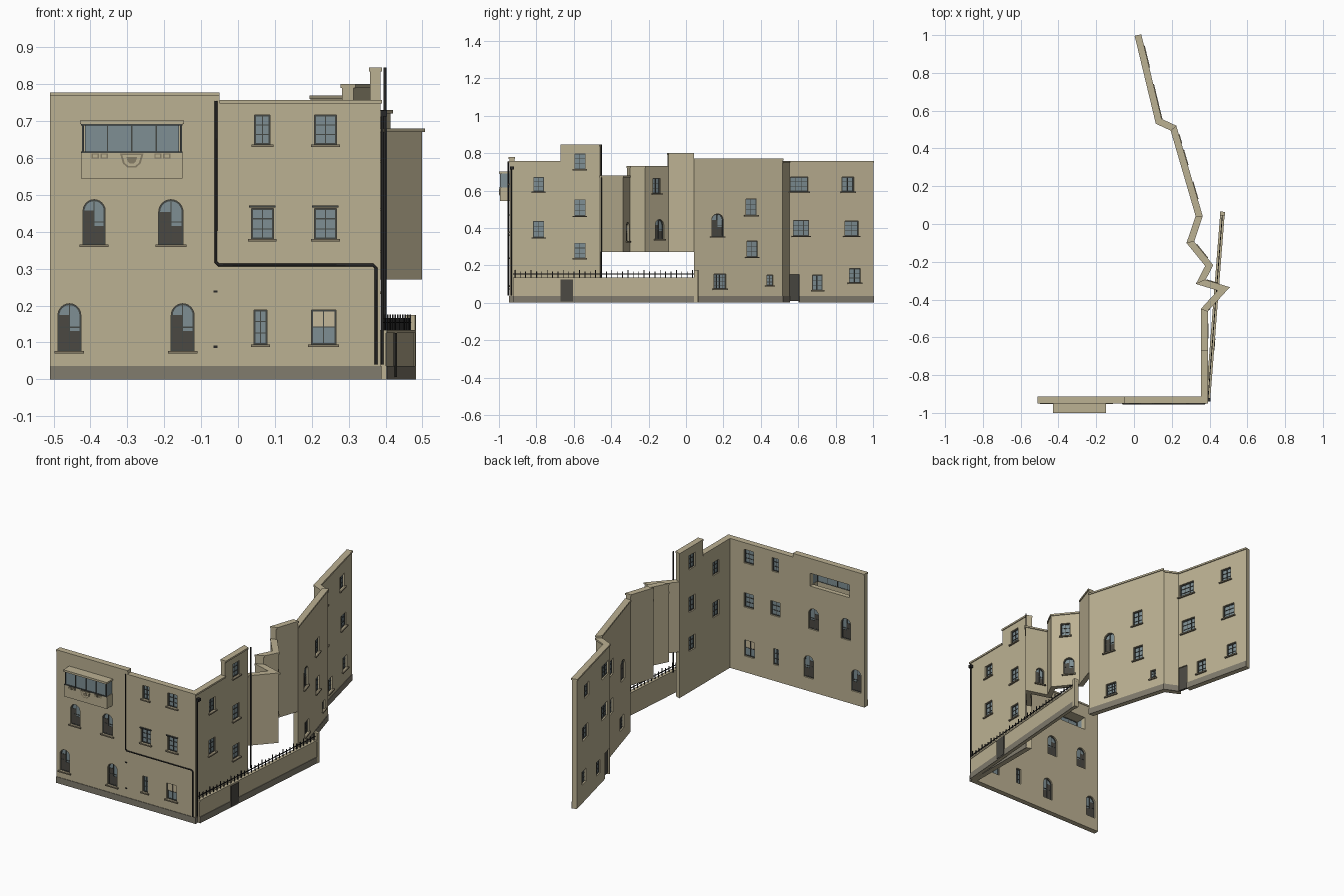
import bpy, bmesh, math
from mathutils import Matrix, Vector

cube = bpy.data.objects.get("Cube")
if cube:
    bpy.data.objects.remove(cube, do_unlink=True)

COLOURS = {
    "render": (0.50, 0.44, 0.29), "plinth_grey": (0.22, 0.20, 0.155),
    "glass": (0.21, 0.275, 0.295), "frame_grey": (0.06, 0.065, 0.06),
    "dark_panel": (0.07, 0.066, 0.055), "sill_stone": (0.24, 0.205, 0.135),
    "black_iron": (0.02, 0.02, 0.02), "blind_cream": (0.56, 0.48, 0.32),
}
MATS = {}
for label, rgb in COLOURS.items():
    m = bpy.data.materials.new(label)
    m.use_nodes = True
    m.diffuse_color = (*rgb, 1)
    m.node_tree.nodes["Principled BSDF"].inputs["Base Color"].default_value = (*rgb, 1)
    MATS[label] = m

H = 0.014  # half wall thickness


class Part:
    """Collects prisms into one object with a material per prism."""

    def __init__(self, name, frame=None):
        self.name, self.frame = name, frame or Matrix.Identity(4)
        self.bm, self.used = bmesh.new(), []

    def loft(self, low, high, mat):
        if mat not in self.used:
            self.used.append(mat)
        a = [self.bm.verts.new(self.frame @ Vector(p)) for p in low]
        b = [self.bm.verts.new(self.frame @ Vector(p)) for p in high]
        n = len(a)
        faces = [a[::-1], b] + [(a[i], a[(i + 1) % n], b[(i + 1) % n], b[i]) for i in range(n)]
        for f in faces:
            self.bm.faces.new(f).material_index = self.used.index(mat)

    def slab(self, plan, z0, z1, mat):
        self.loft([(x, y, z0) for x, y in plan], [(x, y, z1) for x, y in plan], mat)

    def panel(self, outline, y0, y1, mat):
        self.loft([(x, y0, z) for x, z in outline], [(x, y1, z) for x, z in outline], mat)

    def box(self, x0, x1, y0, y1, z0, z1, mat):
        self.slab([(x0, y0), (x1, y0), (x1, y1), (x0, y1)], z0, z1, mat)

    def finish(self):
        bmesh.ops.recalc_face_normals(self.bm, faces=self.bm.faces)
        mesh = bpy.data.meshes.new(self.name)
        self.bm.to_mesh(mesh)
        self.bm.free()
        for u in self.used:
            mesh.materials.append(MATS[u])
        ob = bpy.data.objects.new(self.name, mesh)
        bpy.context.collection.objects.link(ob)
        return ob


def carve(ob, cutter):
    mod = ob.modifiers.new("openings", "BOOLEAN")
    mod.object, mod.operation, mod.solver = cutter, "DIFFERENCE", "EXACT"
    bpy.context.view_layer.update()
    ev = ob.evaluated_get(bpy.context.evaluated_depsgraph_get())
    mesh = bpy.data.meshes.new_from_object(ev)
    ob.modifiers.clear()
    ob.data = mesh


def outline(c, w, z0, z1, arched, inset=0.0):
    """Opening outline, square or round headed."""
    r = w / 2 - inset
    z0, z1 = z0 + inset, z1 - inset
    if not arched:
        return [(c - r, z0), (c + r, z0), (c + r, z1), (c - r, z1)]
    arc = [math.pi * i / 12 for i in range(13)]
    return [(c - r, z0), (c + r, z0)] + [(c + r * math.cos(a), z1 - r + r * math.sin(a)) for a in arc]


def opening(name, frame, c, w, z0, z1, kind):
    part = Part(name, frame)
    arched = kind == "arch"
    if kind == "door":
        part.box(c - w / 2, c + w / 2, -0.006, 0.006, z0, z1, "dark_panel")
        part.finish()
        return
    # glazing and frame ring
    outer, inner = outline(c, w, z0, z1, arched), outline(c, w, z0, z1, arched, 0.004)
    part.panel(outer, -0.002, 0.002, "glass")
    for i in range(len(outer)):
        j = (i + 1) % len(outer)
        part.panel([outer[i], outer[j], inner[j], inner[i]], -0.006, 0.006, "frame_grey")
    l, r, h = c - w / 2, c + w / 2, z1 - z0
    if arched:
        part.box(l, r, -0.004, 0.004, z0, z0 + h * 0.42, "dark_panel")
        part.box(l, c, -0.004, 0.004, z0 + h * 0.42, z1 - w / 2, "dark_panel")
    if kind == "blind":
        part.box(l, r, -0.003, 0.003, z0 + h / 2, z1, "blind_cream")
    # glazing bars
    cols, rows = {"bars": (4, 4), "wide": (3, 3), "tall": (2, 3)}.get(kind, (2, 2))
    for i in range(1, cols):
        x = l + w * i / cols
        part.box(x - 0.0015, x + 0.0015, -0.005, 0.005, z0, z1 - 0.002, "frame_grey")
    for i in range(1, rows):
        z = z0 + h * i / rows
        part.box(l, r, -0.005, 0.005, z - 0.0015, z + 0.0015, "frame_grey")
    # projecting sill
    part.box(l - 0.009, r + 0.009, -H - 0.009, 0, z0 - 0.007, z0, "sill_stone")
    part.finish()


PATH = [Vector(p) for p in (
    (-0.51, -0.93), (-0.05, -0.93), (0.372, -0.93), (0.372, -0.67), (0.372, -0.455), (0.473, -0.344),
    (0.352, -0.307), (0.397, -0.22), (0.297, -0.097), (0.344, 0.042), (0.208, 0.507), (0.13, 0.543), (0.02, 1))]


def normal(a, b):
    d = (b - a).normalized()
    return Vector((d.y, -d.x))


def mitre(i, d):
    """Path point pushed outward by d with mitred corners."""
    n1 = normal(PATH[max(i - 1, 0)], PATH[max(i, 1)])
    k = min(i, len(PATH) - 2)
    n2 = normal(PATH[k], PATH[k + 1])
    return PATH[i] + (n1 + n2) / (1 + n1.dot(n2)) * d


def strip(i, d_in, d_out):
    return [mitre(i, d_out), mitre(i + 1, d_out), mitre(i + 1, d_in), mitre(i, d_in)]


def local_frame(a, b):
    d = (b - a).normalized()
    return Matrix.Translation((a.x, a.y, 0)) @ Matrix.Rotation(math.atan2(d.y, d.x), 4, "Z")


def wall(i, name, base, top, windows=(), holes=()):
    a, b = PATH[i], PATH[i + 1]
    d, frame = b - a, local_frame(a, b)
    ax = 0 if abs(d.x) > abs(d.y) else 1
    body = Part(name)
    body.slab(strip(i, -H, H), base, top - 0.01, "render")
    solids = [body.finish()]
    if base == 0:
        skirt = Part(name + "_plinth")
        skirt.slab(strip(i, H - 0.003, H + 0.003), 0, 0.036, "plinth_grey")
        solids.append(skirt.finish())
    cap = Part(name + "_coping")
    cap.slab(strip(i, -H - 0.003, H + 0.005), top - 0.01, top, "render")
    cap.finish()
    # openings
    cut = Part(name + "_cutter", frame)
    for n, (c, w, z0, z1, kind) in enumerate(windows):
        c = (c - a[ax]) / d[ax] * d.length
        w *= d.length / abs(d[ax])
        cut.panel(outline(c, w, z0 - (0.02 if kind == "door" else 0), z1, kind == "arch"), -0.05, 0.05, "render")
        opening(f"{name}_{'door' if kind == 'door' else 'window'}_{n + 1}", frame, c, w, z0, z1, kind)
    for x0, x1, z0, z1 in holes:
        cut.box(x0 - a.x, x1 - a.x, -0.05, 0.05, z0, z1, "render")
    if windows or holes:
        cutter = cut.finish()
        for s in solids:
            carve(s, cutter)
        bpy.data.objects.remove(cutter, do_unlink=True)


# Front and side street walls
wall(0, "front_left_wall", 0, 0.778, [
    (-0.39, 0.06, 0.365, 0.487, "arch"), (-0.182, 0.066, 0.365, 0.487, "arch"),
    (-0.457, 0.062, 0.077, 0.205, "arch"), (-0.15, 0.062, 0.077, 0.205, "arch")],
    holes=[(-0.415, -0.16, 0.615, 0.69)])
wall(1, "front_right_wall", 0, 0.757, [
    (0.066, 0.042, 0.637, 0.716, "tall"), (0.237, 0.06, 0.637, 0.716, "tall"),
    (0.066, 0.06, 0.38, 0.463, "tall"), (0.237, 0.06, 0.38, 0.463, "tall"),
    (0.061, 0.034, 0.095, 0.188, "tall"), (0.232, 0.066, 0.095, 0.188, "blind")])
wall(2, "side_low_wall", 0, 0.757, [
    (-0.788, 0.056, 0.595, 0.672, "tall"), (-0.788, 0.06, 0.35, 0.437, "tall")])
wall(3, "side_tall_wall", 0, 0.845, [
    (-0.567, 0.06, 0.715, 0.797, "tall"), (-0.567, 0.06, 0.465, 0.553, "tall"),
    (-0.567, 0.06, 0.238, 0.32, "tall")])

# Raised walls of the recessed court
wall(4, "court_spur_front", 0.27, 0.68)
wall(5, "court_spur_back", 0.27, 0.68, [(0.41, 0.045, 0.33, 0.43, "arch")])
wall(6, "court_return", 0.27, 0.73)
wall(7, "court_window_wall", 0.27, 0.73, [
    (-0.165, 0.04, 0.585, 0.665, "tall"), (-0.15, 0.045, 0.34, 0.445, "arch")])
wall(8, "court_tall_wall", 0.27, 0.80)

# Rear range
wall(9, "rear_main_wall", 0, 0.77, [
    (0.165, 0.062, 0.355, 0.475, "arch"), (0.345, 0.058, 0.468, 0.555, "tall"),
    (0.35, 0.058, 0.245, 0.33, "tall"), (0.178, 0.062, 0.075, 0.153, "bars"),
    (0.445, 0.034, 0.093, 0.147, "tall")])
wall(10, "rear_link_wall", 0, 0.757)
wall(11, "rear_end_wall", 0, 0.757, [
    (0.574, 0.06, 0.01, 0.15, "door"), (0.602, 0.095, 0.595, 0.672, "wide"),
    (0.613, 0.085, 0.358, 0.44, "wide"), (0.70, 0.055, 0.068, 0.147, "tall"),
    (0.863, 0.063, 0.595, 0.672, "tall"), (0.882, 0.072, 0.358, 0.437, "tall"),
    (0.90, 0.06, 0.107, 0.183, "tall")])

# Projecting bay window
L, R, F, B = -0.425, -0.15, -0.995, -0.94
bay = Part("bay_window")
bay.box(L, R, F, B, 0.545, 0.552, "render")
bay.box(L - 0.003, R + 0.003, F - 0.005, B, 0.692, 0.702, "render")
bay.box(L, R, F, F + 0.01, 0.552, 0.616, "render")
bay.box(L + 0.01, R - 0.01, F + 0.004, F + 0.008, 0.616, 0.692, "glass")
for x in (L, R - 0.008):
    bay.box(x, x + 0.008, F + 0.01, B, 0.552, 0.616, "render")
    bay.box(x + 0.002, x + 0.006, F + 0.004, B, 0.616, 0.692, "glass")
for i in range(5):
    x = L + 0.003 + (R - L - 0.01) * i / 4
    bay.box(x, x + 0.004, F + 0.001, F + 0.01, 0.616, 0.692, "frame_grey")
for z in (0.613, 0.688):
    bay.box(L, R, F - 0.001, F + 0.01, z, z + 0.005, "frame_grey")
bay.finish()

# Carved shield and paired blocks on the bay
carving = Part("bay_carving")
shield = [(0.024, 0.585), (0.032, 0.612), (-0.032, 0.612), (-0.024, 0.585), (-0.012, 0.574), (0.012, 0.574)]
for scale, y, mat in ((1, 0.003, "sill_stone"), (0.8, 0.004, "render"), (0.45, 0.005, "sill_stone")):
    carving.panel([(-0.288 + x * scale, 0.594 + (z - 0.594) * scale) for x, z in shield], F - y, F + 0.002, mat)
for c in (-0.375, -0.205):
    for s in (-0.012, 0.012):
        carving.box(c + s - 0.01, c + s + 0.01, F - 0.004, F, 0.598, 0.612, "sill_stone")
        carving.box(c + s - 0.006, c + s + 0.006, F - 0.006, F, 0.601, 0.609, "render")
carving.finish()

# Lintels and wall vents on the front
trim = Part("front_lintels_and_vents")
for c in (0.066, 0.237):
    trim.box(c - 0.036, c + 0.036, -0.953, -0.94, 0.466, 0.471, "frame_grey")
for z in (0.088, 0.238):
    trim.box(-0.066, -0.056, -0.948, -0.94, z - 0.003, z + 0.003, "black_iron")
trim.finish()


def pipe(name, points, r=0.004):
    cu = bpy.data.curves.new(name, "CURVE")
    cu.dimensions, cu.bevel_depth, cu.bevel_resolution, cu.use_fill_caps = "3D", r, 1, True
    sp = cu.splines.new("POLY")
    sp.points.add(len(points) - 1)
    for p, co in zip(sp.points, points):
        p.co = (*co, 1)
    cu.materials.append(MATS["black_iron"])
    bpy.context.collection.objects.link(bpy.data.objects.new(name, cu))


# Drainpipes
Y = -0.951
pipe("front_drainpipe", [(-0.06, Y, 0.755), (-0.06, Y, 0.318), (-0.052, Y, 0.31), (0.366, Y, 0.31),
                         (0.374, Y, 0.302), (0.374, Y, 0.04)])
pipe("corner_drainpipe", [(0.391, -0.935, 0.04), (0.391, -0.935, 0.725)])
pipe("tall_drainpipe", [(0.398, -0.452, 0.14), (0.398, -0.452, 0.845)])
hopper = Part("rain_hopper")
hopper.box(0.384, 0.404, -0.94, -0.92, 0.712, 0.728, "black_iron")
hopper.finish()

# Yard wall with door, pier and iron railing
start, end = Vector((0.392, -0.925)), Vector((0.469, 0.065))
frame, length = local_frame(start, end), (end - start).length
yard = Part("yard_wall", frame)
yard.box(0, length, -0.009, 0.009, 0, 0.125, "render")
yard.box(0, length, -0.012, 0, 0, 0.036, "plinth_grey")
yard.box(0, length, -0.012, 0.012, 0.125, 0.134, "render")
yard.box(length - 0.02, length, -0.013, 0.013, 0, 0.175, "render")
yard.box(0.257, 0.322, -0.014, 0, 0.006, 0.125, "dark_panel")
yard.finish()
railing = Part("yard_railing", frame)
railing.box(0, length, -0.002, 0.002, 0.152, 0.156, "black_iron")
count = 34
for i in range(count):
    x = 0.01 + (length - 0.04) * i / (count - 1)
    railing.box(x - 0.002, x + 0.002, -0.002, 0.002, 0.13, 0.176 if i % 3 == 0 else 0.166, "black_iron")
railing.finish()
